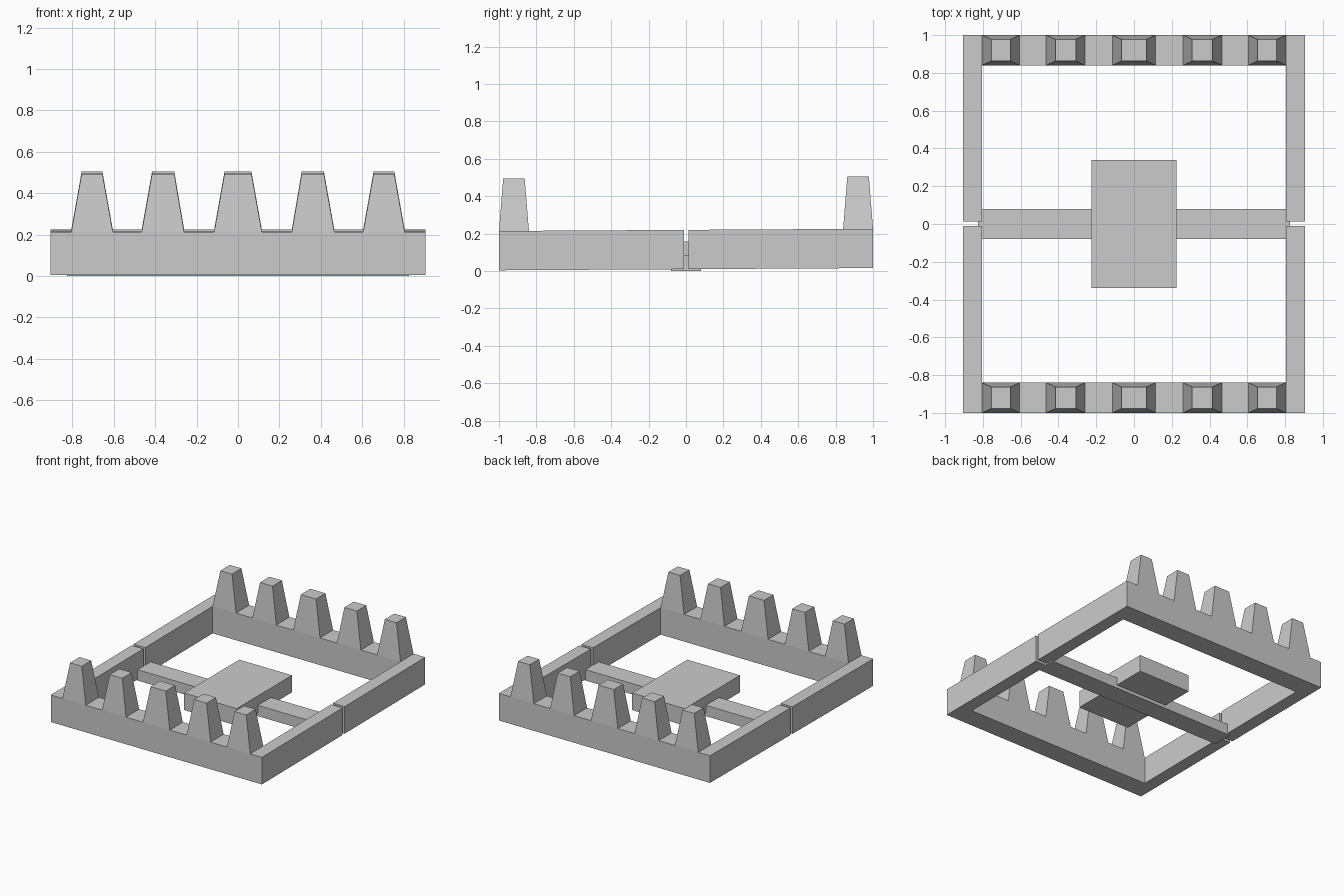
import bpy, bmesh

if "Cube" in bpy.data.objects:
    bpy.data.objects.remove(bpy.data.objects["Cube"])

TILT, BASE, THICK = 0.006, 0.0095, 0.21   # the jaws rise slightly toward the back


def finish(bm, name):
    bmesh.ops.recalc_face_normals(bm, faces=bm.faces[:])
    mesh = bpy.data.meshes.new(name)
    bm.to_mesh(mesh)
    bm.free()
    obj = bpy.data.objects.new(name, mesh)
    bpy.context.collection.objects.link(obj)
    return obj


def loft(name, bottom, top, z0, z1, tilt=0.0):
    """Solid between two matching outlines at heights z0 and z1."""
    bm = bmesh.new()
    a = [bm.verts.new((x, y, z0 + tilt * y)) for x, y in bottom]
    b = [bm.verts.new((x, y, z1 + tilt * y)) for x, y in top]
    n = len(a)
    bm.faces.new(a)
    bm.faces.new(b)
    for i in range(n):
        j = (i + 1) % n
        bm.faces.new((a[i], a[j], b[j], b[i]))
    return finish(bm, name)


def rect(x0, x1, y0, y1):
    return [(x0, y0), (x1, y0), (x1, y1), (x0, y1)]


# Teeth: base x range, top x range
teeth = [(-0.805, -0.605, -0.755, -0.655), (-0.465, -0.26, -0.415, -0.308),
         (-0.115, 0.115, -0.065, 0.065), (0.26, 0.465, 0.308, 0.415),
         (0.605, 0.805, 0.655, 0.755)]

for side, s, gap in (("front", -1, 0.01), ("back", 1, 0.014)):
    # U-shaped jaw frame
    outline = [(-0.905, s * gap), (-0.905, s), (0.905, s), (0.905, s * gap),
               (0.805, s * gap), (0.805, s * 0.84), (-0.805, s * 0.84),
               (-0.805, s * gap)]
    loft(side + "_jaw", outline, outline, BASE, BASE + THICK, TILT)
    # Tapered teeth along the jaw
    for i, (b0, b1, t0, t1) in enumerate(teeth):
        loft(f"{side}_tooth_{i + 1}", rect(b0, b1, s * 0.84, s),
             rect(t0, t1, s * 0.8625, s * 0.9775),
             BASE + THICK, BASE + THICK + 0.28, TILT)

# Cross bar joining the hinges
bar = rect(-0.826, 0.826, -0.08, 0.08)
loft("cross_bar", bar, bar, 0.0, 0.084)

# Pressure plate
plate = rect(-0.226, 0.226, -0.338, 0.338)
loft("pressure_plate", plate, plate, 0.025, 0.157)
